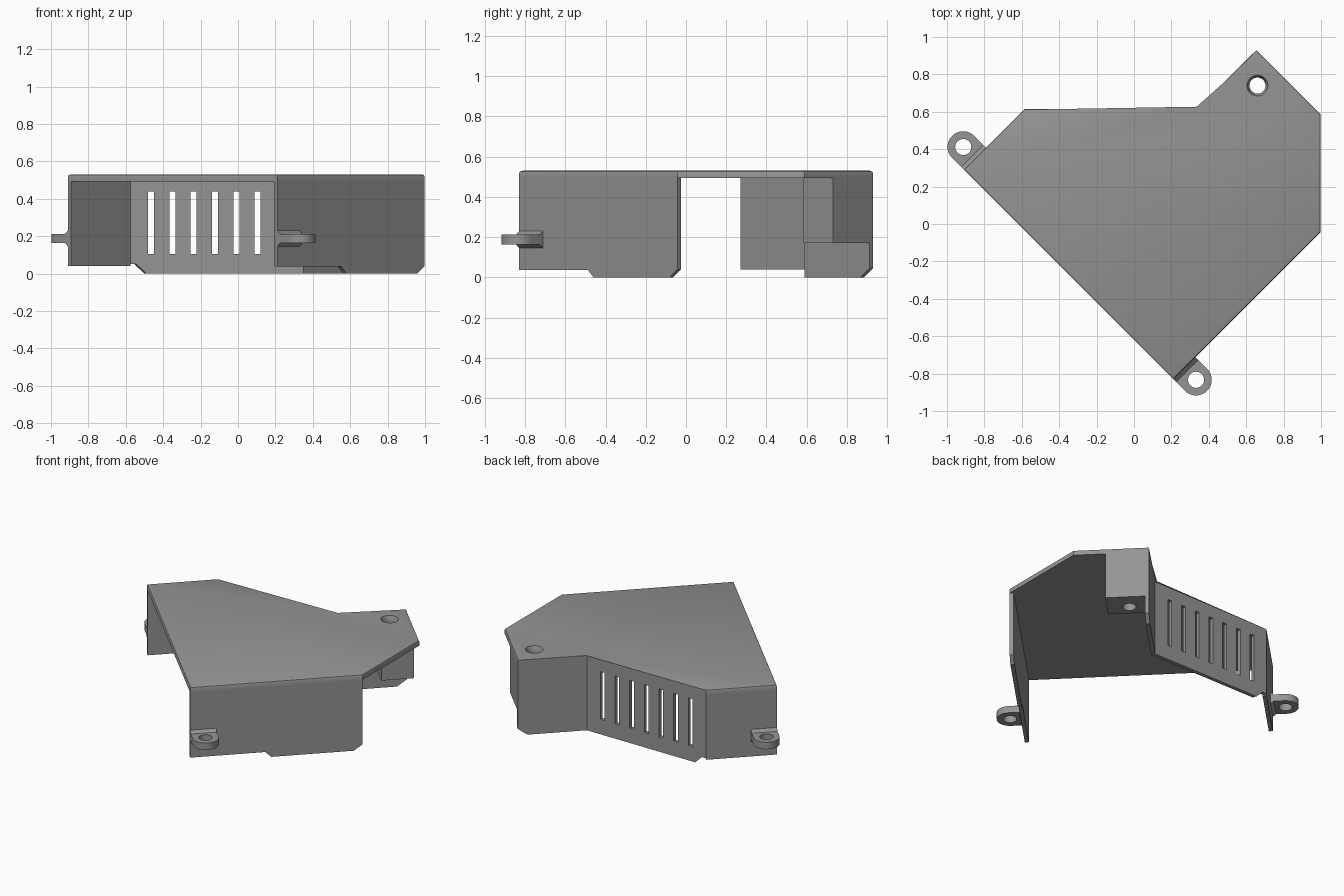
import bpy, bmesh, math
from mathutils import Vector

cube = bpy.data.objects.get("Cube")
if cube:
    bpy.data.objects.remove(cube, do_unlink=True)

grey = bpy.data.materials.new("Plain grey")
grey.use_nodes = True
COLOUR = (0.3, 0.3, 0.3, 1)
grey.diffuse_color = COLOUR
grey.node_tree.nodes["Principled BSDF"].inputs["Base Color"].default_value = COLOUR

TOP, UNDER, THICK = 0.53, 0.493, 0.026

# Plan corners of the cover
A, B = Vector((-0.91, 0.29)), Vector((0.21, -0.83))
C, D = Vector((0.997, -0.043)), Vector((0.997, 0.588))
E, F, G = Vector((0.655, 0.93)), Vector((0.34, 0.615)), Vector((-0.585, 0.615))


def loft(name, ring_a, ring_b, bevel=0.0):
    """Closed solid between two matching rings; optionally bevels the second ring."""
    bm = bmesh.new()
    a = [bm.verts.new(p) for p in ring_a]
    b = [bm.verts.new(p) for p in ring_b]
    bm.faces.new(a)
    cap = bm.faces.new(b)
    for i in range(len(a)):
        j = (i + 1) % len(a)
        bm.faces.new((a[i], a[j], b[j], b[i]))
    if bevel:
        bmesh.ops.bevel(bm, geom=list(cap.edges), offset=bevel, segments=2,
                        profile=0.5, affect='EDGES')
    bmesh.ops.recalc_face_normals(bm, faces=bm.faces)
    mesh = bpy.data.meshes.new(name)
    bm.to_mesh(mesh)
    bm.free()
    mesh.materials.append(grey)
    ob = bpy.data.objects.new(name, mesh)
    bpy.context.collection.objects.link(ob)
    return ob


def prism(name, plan, low, high, bevel=0.0):
    return loft(name, [(p.x, p.y, low) for p in plan],
                [(p.x, p.y, high) for p in plan], bevel)


def circle(centre, radius, z, sides=40):
    return [(centre.x + radius * math.cos(math.tau * i / sides),
             centre.y + radius * math.sin(math.tau * i / sides), z) for i in range(sides)]


def cut(ob, cutter):
    cutter.hide_render = True
    mod = ob.modifiers.new("cut", 'BOOLEAN')
    mod.operation, mod.solver, mod.object = 'DIFFERENCE', 'EXACT', cutter
    bpy.context.view_layer.objects.active = ob
    bpy.ops.object.modifier_apply(modifier=mod.name)
    bpy.data.objects.remove(cutter, do_unlink=True)


def wall(name, outer, inner, profile):
    """Wall panel: profile points are (fraction along wall, height)."""
    def ring(ends):
        return [(*ends[0].lerp(ends[1], f), z) for f, z in profile]
    return loft(name, ring(outer), ring(inner))


def smooth(ob):
    bpy.ops.object.select_all(action='DESELECT')
    ob.select_set(True)
    bpy.context.view_layer.objects.active = ob
    bpy.ops.object.shade_smooth_by_angle(angle=math.radians(30))


# Roof plate and corner screw boss
roof = prism("roof", [A, B, C, D, E, F, G], UNDER, TOP, 0.012)
along, inward = (D - E).normalized(), (F - E).normalized()
boss_plan = [E + along * 0.01, E + along * 0.28,
             E + along * 0.28 + inward * 0.21, E + along * 0.01 + inward * 0.21]
boss = prism("screw_boss", boss_plan, 0.17, UNDER)
hole = Vector((0.66, 0.74))
for part in (roof, boss):
    cut(part, loft("hole_cutter", circle(hole, 0.043, 0.1), circle(hole, 0.043, 0.6)))
cut(roof, loft("recess_cutter", circle(hole, 0.043, 0.5), circle(hole, 0.062, 0.545)))

# Mitred inner corners of the walls
diag_in = Vector((1, -1)).normalized() * THICK
mitre = THICK * math.tan(math.pi / 8)
A2, E2 = A + diag_in, E + diag_in
G2 = G + Vector((mitre, -THICK))
F2 = F + Vector((mitre, -THICK))
B2, C2 = B - diag_in, C - diag_in

wall("left_end_wall", (A, G), (A2, G2), [(0, UNDER), (0, 0.04), (1, 0.04), (1, UNDER)])
vent = wall("vent_wall", (G, F), (G2, F2),
            [(0, UNDER), (0, 0.05), (0.035, 0.05), (0.09, 0), (1, 0), (1, UNDER)])
wall("boss_wall", (F, E), (F2, E2),
     [(0, UNDER), (0, 0), (0.86, 0), (1, 0.045), (1, UNDER)])
wall("front_wall", (B, C), (B2, C2),
     [(0, UNDER), (0, 0.037), (0.435, 0.037), (0.47, 0), (0.95, 0), (1, 0.04), (1, UNDER)])

# Row of ventilation slots
for i in range(7):
    x = -0.465 + i * 0.114
    plan = [Vector((x + dx, y)) for dx, y in
            ((-0.016, 0.5), (0.016, 0.5), (0.016, 0.7), (-0.016, 0.7))]
    cut(vent, prism("slot_cutter", plan, 0.104, 0.44))


# Mounting ears with a flared root
def ear(name, corner, out):
    run = Vector((1, 1)).normalized()
    r = 0.084
    centre = corner + run * r + out * 0.088
    plan = [corner, corner + run * 2 * r]
    for i in range(25):
        t = math.pi * i / 24
        plan.append(centre + run * r * math.cos(t) + out * r * math.sin(t))
    tab = prism(name, plan, 0.163, 0.212)
    cut(tab, loft("ear_cutter", circle(centre, 0.043, 0.1), circle(centre, 0.043, 0.3)))
    smooth(tab)
    flare = [(0, 0.145), (0.022, 0.164), (0.022, 0.211), (0, 0.23)]
    loft(name + "_root",
         [(*(corner + out * d), z) for d, z in flare],
         [(*(corner + run * 2 * r + out * d), z) for d, z in flare])


ear("left_ear", A, Vector((-1, 1)).normalized())
ear("front_ear", B, Vector((1, -1)).normalized())

for part in (roof, boss):
    smooth(part)
